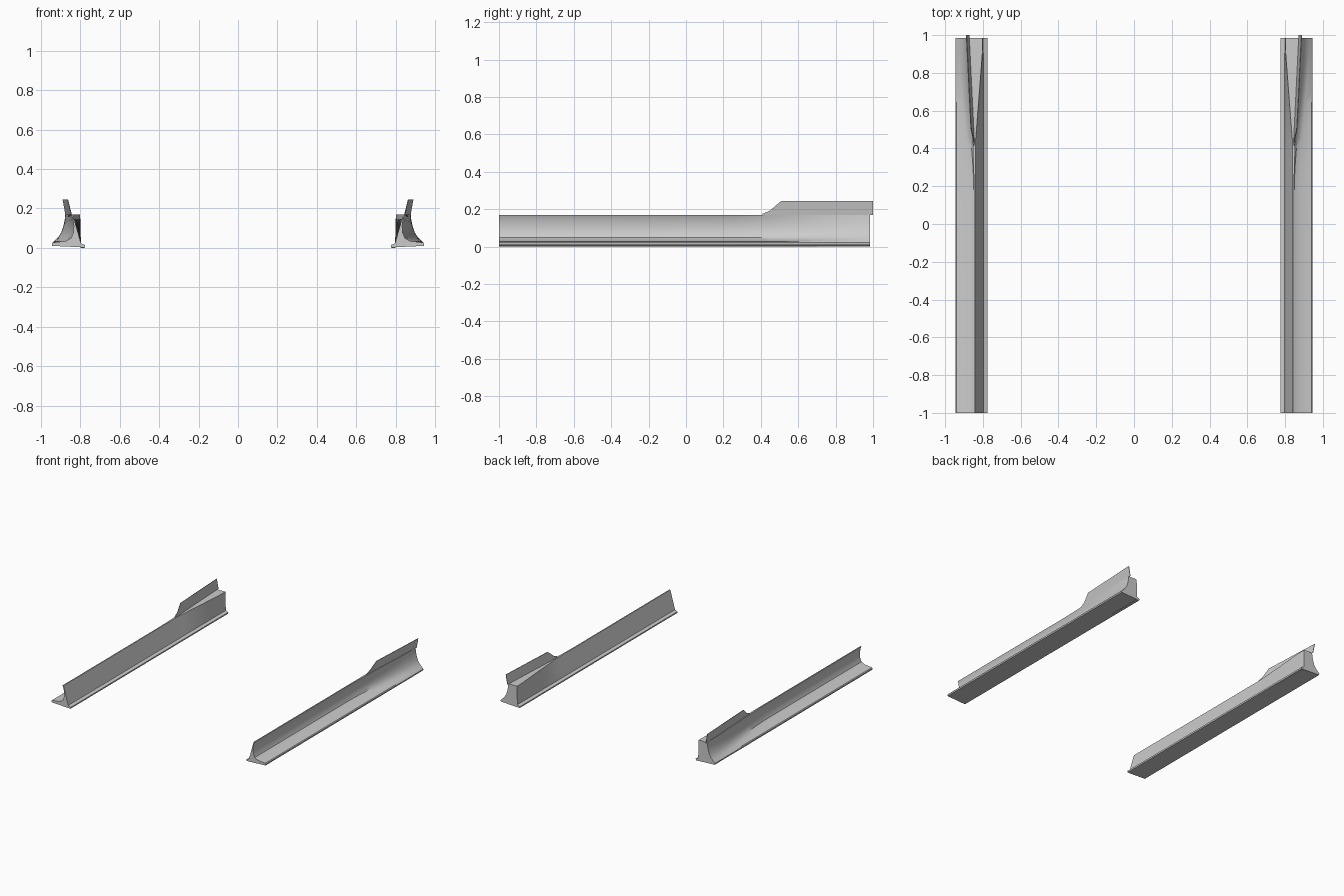
import bpy, math

if "Cube" in bpy.data.objects:
    bpy.data.objects.remove(bpy.data.objects["Cube"])


def smooth(a, b, v):
    t = max(0.0, min(1.0, (v - a) / (b - a)))
    return t * t * (3 - 2 * t)


def lin(a, b, v):
    return max(0.0, min(1.0, (v - a) / (b - a)))


def make(name, verts, faces):
    mesh = bpy.data.meshes.new(name)
    mesh.from_pydata(verts, [], faces)
    obj = bpy.data.objects.new(name, mesh)
    bpy.context.collection.objects.link(obj)
    bpy.ops.object.select_all(action='DESELECT')
    obj.select_set(True)
    bpy.context.view_layer.objects.active = obj
    bpy.ops.object.mode_set(mode='EDIT')
    bpy.ops.mesh.select_all(action='SELECT')
    bpy.ops.mesh.normals_make_consistent(inside=False)
    bpy.ops.object.mode_set(mode='OBJECT')
    bpy.ops.object.shade_smooth_by_angle(angle=math.radians(32))
    mirror = obj.modifiers.new("mirror_sides", 'MIRROR')
    mirror.use_axis = (True, False, False)
    return obj


def loft(name, sections):
    n = len(sections[0])
    verts = [p for s in sections for p in s]
    faces = [tuple(range(n)), tuple(range(len(verts) - n, len(verts)))]
    for i in range(len(sections) - 1):
        for j in range(n):
            k = (j + 1) % n
            faces.append((i * n + j, i * n + k, (i + 1) * n + k, (i + 1) * n + j))
    return make(name, verts, faces)


# Side skirt: outer cove profile morphs from a thin wall to a wide rear block
FRONT = [(.847, .17), (.838, .15), (.833, .11), (.836, .075), (.848, .048), (.875, .034), (.940, .027)]
REAR = [(.877, .17), (.880, .14), (.887, .11), (.897, .08), (.912, .055), (.930, .037), (.940, .027)]


def skirt_section(y):
    s = smooth(.15, 1.05, y)
    top_in = .838 - .037 * lin(.45, .93, y)
    pts = [(.777, .002), (.775, .014), (.797, .023), (top_in, .17)]
    pts += [(a[0] + (b[0] - a[0]) * s, a[1] + (b[1] - a[1]) * s) for a, b in zip(FRONT, REAR)]
    pts += [(.945, .021), (.943, .010)]
    return [(x, y, z) for x, z in pts]


stations = [-1, -.4, .15] + [.15 + .05 * i for i in range(1, 17)] + [.985]
loft("side_skirt", [skirt_section(y) for y in stations])


# Upright fin on the rear of the skirt, leaning outward
def fin_section(y, top):
    x = .843 + .029 * (y - .41) / .59
    lean = .014 * (top - .17) / .075
    w = .004
    return [(x, y, .168), (x + w, y, .168), (x + lean + w, y, top), (x + lean, y, top)]


loft("rear_fin", [fin_section(y, t) for y, t in
                  [(.41, .176), (.45, .193), (.48, .22), (.51, .245), (.75, .245), (1, .245)]])

# Shallow pad under the rear inner edge
pad = [[(x, y, z) for x, z in [(.78, 0), (.80, 0), (.80, .008), (.78, .008)]] for y in (.70, .98)]
loft("rear_under_pad", pad)
